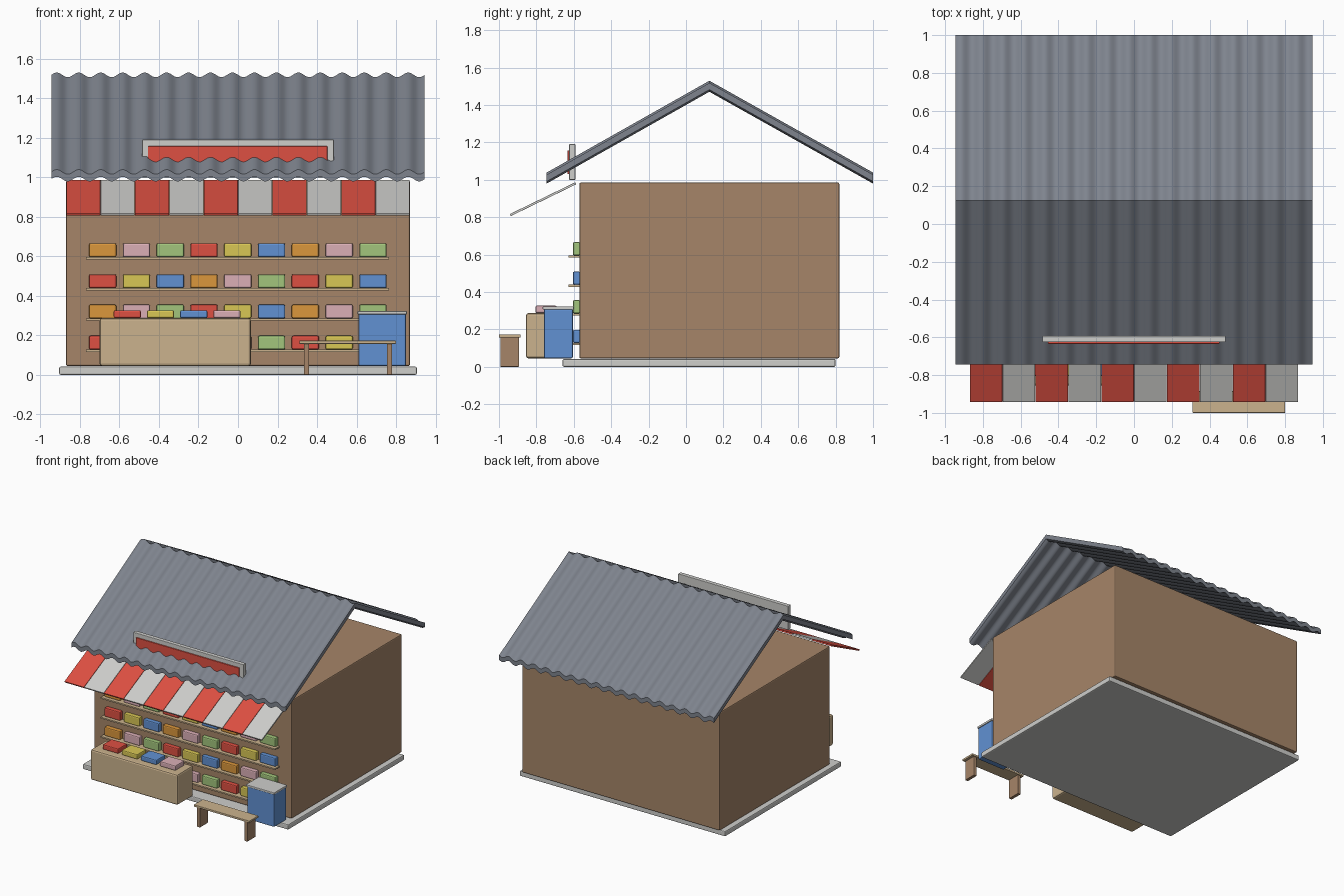
import bpy, bmesh, math

if "Cube" in bpy.data.objects:
    bpy.data.objects.remove(bpy.data.objects["Cube"], do_unlink=True)


def material(name, rgb):
    m = bpy.data.materials.new(name)
    m.use_nodes = True
    m.diffuse_color = (*rgb, 1)
    m.node_tree.nodes["Principled BSDF"].inputs["Base Color"].default_value = (*rgb, 1)
    return m


roof_grey = material("roof_grey", (0.21, 0.23, 0.27))
light_grey = material("light_grey", (0.62, 0.62, 0.60))
brown = material("wall_brown", (0.38, 0.235, 0.14))
tan = material("tan_wood", (0.60, 0.45, 0.27))
red = material("red", (0.73, 0.08, 0.055))
orange = material("orange", (0.71, 0.31, 0.045))
pink = material("pink", (0.71, 0.43, 0.47))
green = material("green", (0.36, 0.56, 0.20))
yellow = material("yellow", (0.69, 0.57, 0.09))
blue = material("blue", (0.12, 0.285, 0.65))


def finish(name, bm, mat):
    """Turn a bmesh into a linked object with one colour."""
    bmesh.ops.recalc_face_normals(bm, faces=bm.faces)
    mesh = bpy.data.meshes.new(name)
    bm.to_mesh(mesh)
    bm.free()
    mesh.materials.append(mat)
    ob = bpy.data.objects.new(name, mesh)
    bpy.context.collection.objects.link(ob)
    return ob


def box(name, mat, xs, ys, zs, bevel=0.0, tilt=0.0):
    """Box spanning the given ranges, optionally rounded and tilted about x."""
    bm = bmesh.new()
    bmesh.ops.create_cube(bm, size=1)
    bmesh.ops.scale(bm, verts=bm.verts, vec=[b - a for a, b in (xs, ys, zs)])
    if bevel:
        bmesh.ops.bevel(bm, geom=bm.edges[:], offset=bevel, segments=2,
                        profile=0.5, affect='EDGES')
    ob = finish(name, bm, mat)
    ob.location = [(a + b) / 2 for a, b in (xs, ys, zs)]
    ob.rotation_euler.x = tilt
    return ob


def around(c, width):
    return c - width / 2, c + width / 2


# Floor slab and main building
box("floor_slab", light_grey, (-0.905, 0.905), (-0.66, 0.80), (0, 0.042), 0.008)
box("building", brown, (-0.87, 0.87), (-0.57, 0.82), (0.045, 0.985), 0.008)

# Corrugated gable roof: wavy cross-section swept over the ridge
WAVES, STEPS, HALF = 17, 10, 0.945
bm = bmesh.new()
rows = []
for y, z in ((-0.745, 1.027), (0.125, 1.518), (1.0, 1.027)):
    n = WAVES * STEPS
    rows.append([bm.verts.new((-HALF + 2 * HALF * i / n, y,
                               z + 0.012 * math.sin(math.tau * i / STEPS)))
                 for i in range(n + 1)])
for a, b in zip(rows, rows[1:]):
    for i in range(len(a) - 1):
        bm.faces.new((a[i], a[i + 1], b[i + 1], b[i]))
sheet = bmesh.ops.extrude_face_region(bm, geom=bm.faces[:], use_keep_orig=True)
lower = [g for g in sheet["geom"] if isinstance(g, bmesh.types.BMVert)]
bmesh.ops.translate(bm, verts=lower, vec=(0, 0, -0.036))
roof = finish("corrugated_roof", bm, roof_grey)
bpy.ops.object.select_all(action='DESELECT')
roof.select_set(True)
bpy.context.view_layer.objects.active = roof
bpy.ops.object.shade_smooth_by_angle(angle=math.radians(35))

# Sign board on the front slope
box("sign_board", light_grey, (-0.485, 0.485), (-0.625, -0.592), (1.0, 1.19), 0.003)
box("sign_panel", red, (-0.455, 0.452), (-0.634, -0.62), (1.03, 1.157), 0.002)

# Striped awning
slope = math.atan2(0.17, 0.35)
length = math.hypot(0.17, 0.35)
for i in range(10):
    box(f"awning_stripe_{i + 1}", light_grey if i % 2 else red,
        around(-0.783 + 0.174 * i, 0.172), around(-0.765, length),
        around(0.896, 0.012), 0.002, slope)

# Shelves with rows of goods
goods = [red, yellow, blue, orange, pink, green]
for r, z in enumerate((0.585, 0.428, 0.275, 0.117)):
    box(f"shelf_{r + 1}", tan, (-0.77, 0.765), (-0.628, -0.565), (z, z + 0.011))
    for i in range(9):
        first = 0 if r % 2 else 3
        box(f"shelf_goods_{r + 1}_{i + 1}", goods[(first + i) % 6],
            around(-0.685 + 0.171 * i, 0.138), (-0.605, -0.565),
            (z + 0.011, z + 0.081), 0.008)

# Counter with trays of goods
box("counter", tan, (-0.70, 0.065), (-0.855, -0.655), (0.045, 0.287), 0.012)
for i, mat in enumerate((red, yellow, blue, pink)):
    box(f"counter_goods_{i + 1}", mat, around(-0.56 + 0.168 * i, 0.138),
        (-0.805, -0.69), (0.287, 0.327), 0.008)

# Cool box
box("cool_box", blue, (0.61, 0.85), (-0.76, -0.605), (0.045, 0.31), 0.008)
box("cool_box_lid", light_grey, (0.605, 0.855), (-0.766, -0.60), (0.306, 0.323), 0.004)

# Bench
box("bench_seat", tan, (0.31, 0.80), (-1.0, -0.885), (0.157, 0.173), 0.003)
for i, x in enumerate((0.347, 0.766)):
    box(f"bench_leg_{i + 1}", brown, around(x, 0.026), (-0.993, -0.892), (0, 0.16), 0.003)
